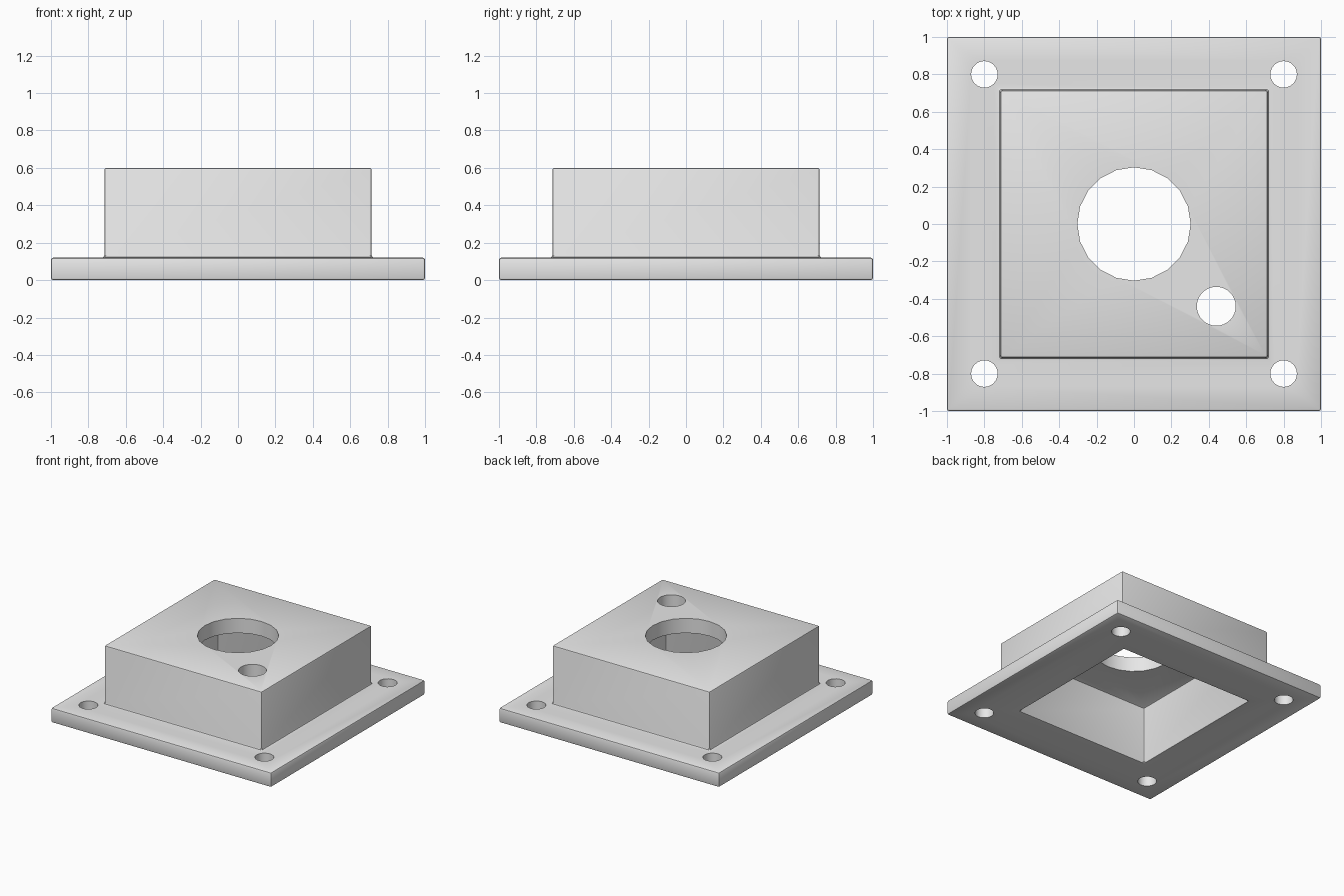
import bpy
import bmesh
from mathutils import Matrix

cube = bpy.data.objects.get("Cube")
if cube:
    bpy.data.objects.remove(cube, do_unlink=True)

# Sizes
PLATE, BODY, CAVITY = 1.0, 0.715, 0.61
PLATE_TOP, CEILING, TOP = 0.12, 0.48, 0.6

grey = bpy.data.materials.new("light grey")
grey.use_nodes = True
grey.diffuse_color = (0.8, 0.8, 0.8, 1)
grey.node_tree.nodes["Principled BSDF"].inputs["Base Color"].default_value = (0.8, 0.8, 0.8, 1)


def add_object(name, bm):
    bmesh.ops.recalc_face_normals(bm, faces=bm.faces[:])
    mesh = bpy.data.meshes.new(name)
    bm.to_mesh(mesh)
    bm.free()
    mesh.materials.append(grey)
    obj = bpy.data.objects.new(name, mesh)
    bpy.context.scene.collection.objects.link(obj)
    return obj


# Flanged hollow housing: square rings from the cavity ceiling out to the roof
bm = bmesh.new()
profile = [(CAVITY, CEILING), (CAVITY, 0), (PLATE, 0),
           (PLATE, PLATE_TOP), (BODY, PLATE_TOP), (BODY, TOP)]
corners = [(-1, -1), (1, -1), (1, 1), (-1, 1)]
rings = [[bm.verts.new((sx * h, sy * h, z)) for sx, sy in corners] for h, z in profile]
for a, b in zip(rings, rings[1:]):
    for i in range(4):
        j = (i + 1) % 4
        bm.faces.new((a[i], a[j], b[j], b[i]))
bm.faces.new(rings[0])
bm.faces.new(rings[-1])
housing = add_object("flanged_housing", bm)

# Slightly softened edges and fillets
bevel = housing.modifiers.new("soft_edges", "BEVEL")
bevel.width = 0.012
bevel.segments = 2
bevel.limit_method = "ANGLE"

# Hole cutters: centre opening, side port and four mounting holes
holes = [("centre_opening", 0, 0, 0.303, 20), ("side_port", 0.44, -0.44, 0.104, 32)]
holes += [("mounting_hole", sx * 0.8, sy * 0.8, 0.071, 24) for sx, sy in corners]
cutters = []
for name, x, y, radius, sides in holes:
    bm = bmesh.new()
    bmesh.ops.create_cone(bm, cap_ends=True, segments=sides, radius1=radius,
                          radius2=radius, depth=2)
    # Start the ring with a vertex on the x axis
    bmesh.ops.transform(bm, matrix=Matrix.Translation((x, y, 0.3)), verts=bm.verts[:])
    cutter = add_object(name + "_cutter", bm)
    cutter.hide_render = True
    cut = housing.modifiers.new(name, "BOOLEAN")
    cut.operation = "DIFFERENCE"
    cut.solver = "EXACT"
    cut.object = cutter
    cutters.append(cutter)

# Bake the cuts and drop the cutters
bpy.context.view_layer.update()
result = bpy.data.meshes.new_from_object(
    housing.evaluated_get(bpy.context.evaluated_depsgraph_get()))
housing.modifiers.clear()
housing.data = result
for cutter in cutters:
    bpy.data.objects.remove(cutter, do_unlink=True)

# Smooth curved surfaces, keep edges crisp
bpy.ops.object.select_all(action="DESELECT")
housing.select_set(True)
bpy.context.view_layer.objects.active = housing
bpy.ops.object.shade_smooth_by_angle(angle=0.4)
